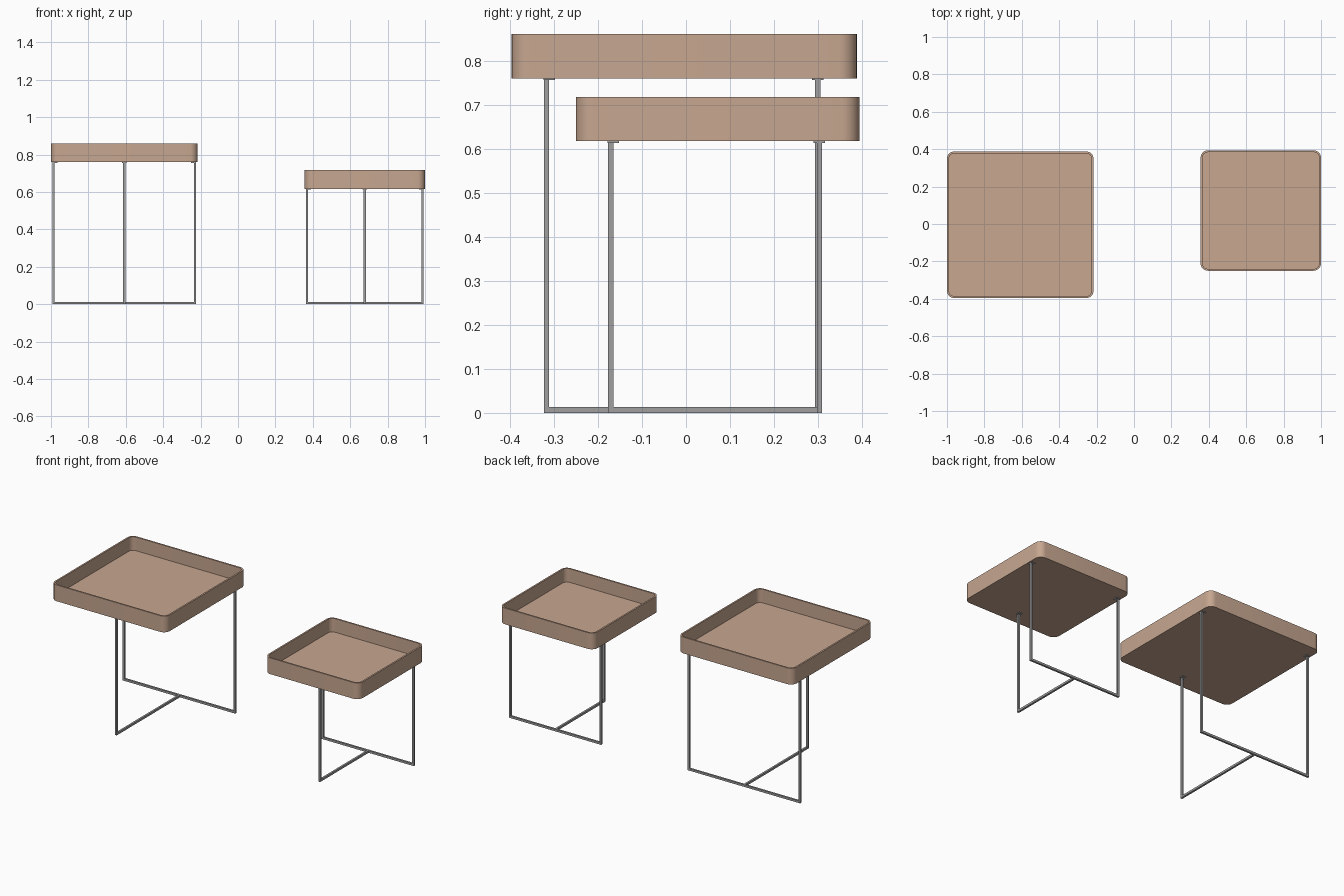
import bpy, bmesh, math

if "Cube" in bpy.data.objects:
    bpy.data.objects.remove(bpy.data.objects["Cube"])


def material(name, rgb):
    m = bpy.data.materials.new(name)
    m.diffuse_color = (*rgb, 1)
    m.use_nodes = True
    m.node_tree.nodes["Principled BSDF"].inputs["Base Color"].default_value = m.diffuse_color
    return m


TAN = material("warm tan", (0.57, 0.385, 0.28))
GREY = material("steel grey", (0.35, 0.35, 0.35))


def finish(bm, name, mat, smooth=False):
    bmesh.ops.recalc_face_normals(bm, faces=bm.faces[:])
    me = bpy.data.meshes.new(name)
    bm.to_mesh(me)
    bm.free()
    me.materials.append(mat)
    ob = bpy.data.objects.new(name, me)
    bpy.context.collection.objects.link(ob)
    if smooth:
        bpy.ops.object.select_all(action='DESELECT')
        ob.select_set(True)
        bpy.context.view_layer.objects.active = ob
        bpy.ops.object.shade_smooth_by_angle(angle=math.radians(35))
    return ob


def rounded_square(cx, cy, half, r, steps=8):
    pts = []
    for k, (sx, sy) in enumerate(((1, 1), (-1, 1), (-1, -1), (1, -1))):
        for i in range(steps + 1):
            a = math.pi / 2 * (k + i / steps)
            pts.append((cx + sx * (half - r) + r * math.cos(a),
                        cy + sy * (half - r) + r * math.sin(a)))
    return pts


# Open tray: rounded-square loops stacked from underside to inner floor
def tray(name, cx, cy, half, z0, z1, wall=0.01, floor=0.016, r=0.04):
    bm = bmesh.new()
    loops = []
    for inset, z in ((0, z0), (0, z1), (wall, z1), (wall, z0 + floor)):
        pts = rounded_square(cx, cy, half - inset, r - inset)
        loops.append([bm.verts.new((x, y, z)) for x, y in pts])
    n = len(loops[0])
    for a, b in zip(loops, loops[1:]):
        for i in range(n):
            j = (i + 1) % n
            bm.faces.new((a[i], a[j], b[j], b[i]))
    bm.faces.new(loops[0])
    bm.faces.new(loops[-1])
    finish(bm, name, TAN, True)


def box(name, x0, x1, y0, y1, z0, z1):
    bm = bmesh.new()
    bmesh.ops.create_cube(bm, size=1)
    for v in bm.verts:
        v.co = ((x0 + x1) / 2 + v.co.x * (x1 - x0),
                (y0 + y1) / 2 + v.co.y * (y1 - y0),
                (z0 + z1) / 2 + v.co.z * (z1 - z0))
    finish(bm, name, GREY)


def table(size, cx, cy, half, top, leg_dx, front_y, rear_y, t=0.012):
    h, under = t / 2, top - 0.1
    tray(size + "_tray", cx, cy, half, under, top)
    # T-shaped floor frame
    box(size + "_rear_floor_bar", cx - leg_dx + h, cx + leg_dx - h,
        rear_y - h, rear_y + h, 0, 0.013)
    box(size + "_centre_floor_bar", cx - h, cx + h, front_y + h, rear_y - h, 0, 0.013)
    # Three legs
    box(size + "_front_leg", cx - h, cx + h, front_y - h, front_y + h, 0, under)
    for side, s in (("left", -1), ("right", 1)):
        x = cx + s * leg_dx
        box(f"{size}_{side}_rear_leg", x - h, x + h, rear_y - h, rear_y + h, 0, under)
        # Mounting plates under the tray, reaching inward from each leg
        px = x - s * 0.007
        box(f"{size}_{side}_rear_plate", px - 0.013, px + 0.013,
            rear_y - 0.013, rear_y + 0.013, under - 0.004, under)
    box(size + "_front_plate", cx - 0.013, cx + 0.013,
        front_y - 0.007, front_y + 0.019, under - 0.004, under)


table("large", -0.608, -0.004, 0.392, 0.86, 0.378, -0.317, 0.299)
table("small", 0.678, 0.072, 0.322, 0.717, 0.309, -0.171, 0.303)
